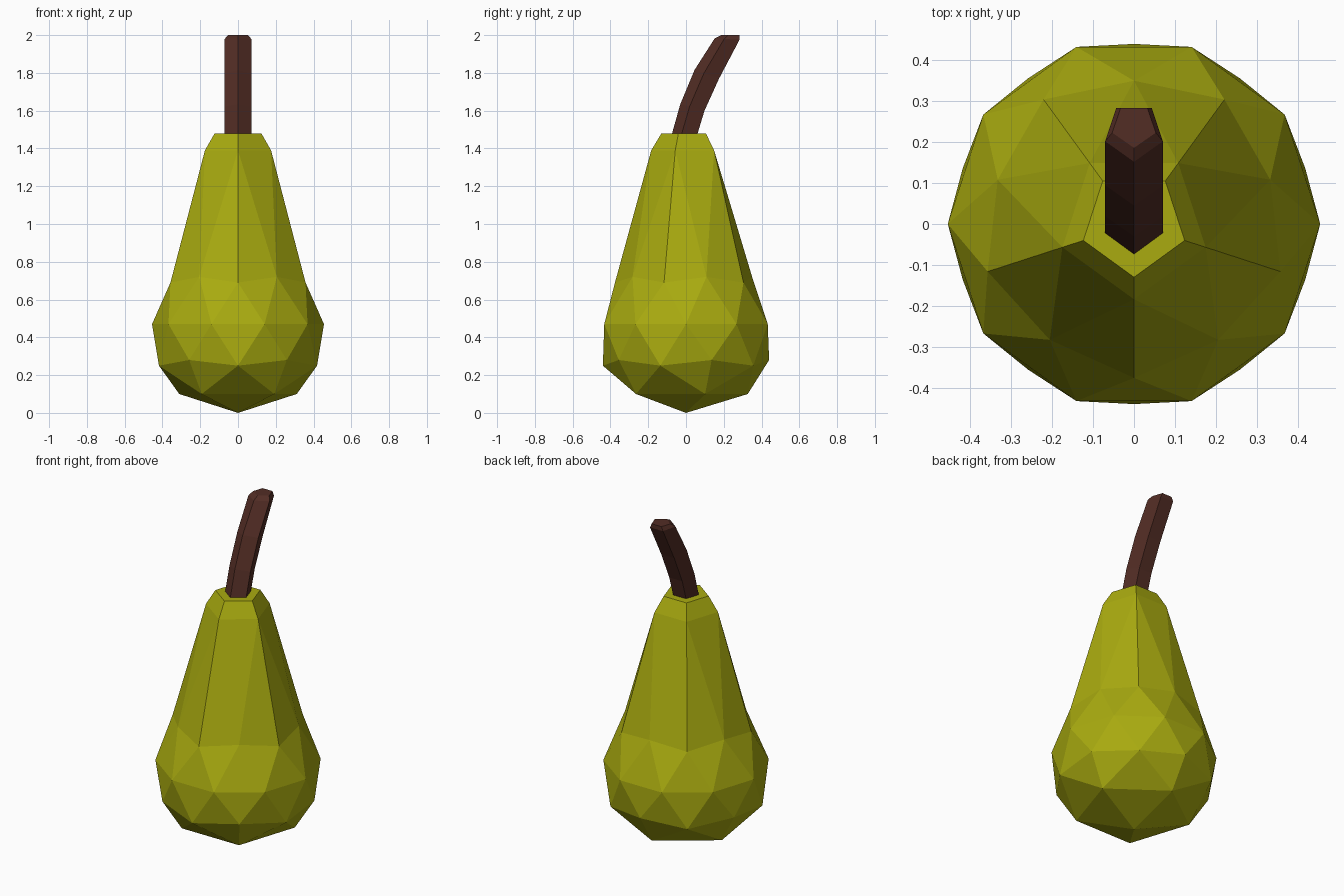
import bpy, bmesh, math
from mathutils import Matrix

if "Cube" in bpy.data.objects:
    bpy.data.objects.remove(bpy.data.objects["Cube"])


def material(name, colour):
    m = bpy.data.materials.new(name)
    m.diffuse_color = (*colour, 1)
    m.use_nodes = True
    m.node_tree.nodes["Principled BSDF"].inputs["Base Color"].default_value = m.diffuse_color
    return m


def add_object(name, bm, mat):
    bmesh.ops.recalc_face_normals(bm, faces=bm.faces)
    me = bpy.data.meshes.new(name)
    bm.to_mesh(me)
    bm.free()
    me.materials.append(mat)
    ob = bpy.data.objects.new(name, me)
    bpy.context.collection.objects.link(ob)


green = material("pear green", (0.40, 0.41, 0.005))
brown = material("stem brown", (0.085, 0.026, 0.018))

# Pear body: icosphere whose rings are remapped to a pear profile
# sphere height -> (radius, height)
profile = {-1: (0, 0.0), -0.851: (0.327, 0.10), -0.526: (0.44, 0.25),
           -0.447: (0.44, 0.28), 0: (0.455, 0.47), 0.447: (0.376, 0.69),
           0.526: (0.35, 0.72), 0.851: (0.184, 1.39), 1: (0, 1.39)}
bm = bmesh.new()
bmesh.ops.create_icosphere(bm, subdivisions=2, radius=1)
bmesh.ops.rotate(bm, verts=bm.verts, matrix=Matrix.Rotation(math.radians(-18), 3, 'Z'))
top = max(bm.verts, key=lambda v: v.co.z)
for v in bm.verts:
    r, z = profile[min(profile, key=lambda k: abs(k - v.co.z))]
    a = math.atan2(v.co.y, v.co.x)
    v.co = (r * math.cos(a), r * math.sin(a), z)

# Pentagonal shoulder and flat cap at the top
bmesh.ops.dissolve_verts(bm, verts=[top])
cap = max(bm.faces, key=lambda f: f.calc_center_median().z)
cap = bmesh.ops.extrude_discrete_faces(bm, faces=[cap])["faces"][0]
for v in cap.verts:
    v.co = (v.co.x * 0.707, v.co.y * 0.707, 1.48)
add_object("pear_body", bm, green)

# Curved five-sided stem: front y, front z, back y, back z, half-width radius
path = [(-0.075, 1.475, 0.06, 1.475, 0.074), (-0.03, 1.635, 0.098, 1.60, 0.074),
        (0.045, 1.815, 0.175, 1.77, 0.074), (0.152, 1.983, 0.283, 1.975, 0.074),
        (0.186, 2.0, 0.283, 2.0, 0.056)]
bm = bmesh.new()
rings = []
for yf, zf, yb, zb, r in path:
    ring = []
    for i in range(5):
        a = math.radians(-90 + 72 * i)
        t = (math.sin(a) + 1) / (math.sin(math.radians(54)) + 1)
        ring.append(bm.verts.new((r * math.cos(a), yf + t * (yb - yf), zf + t * (zb - zf))))
    rings.append(ring)
for lo, hi in zip(rings, rings[1:]):
    for i in range(5):
        j = (i + 1) % 5
        bm.faces.new((lo[i], lo[j], hi[j], hi[i]))
bm.faces.new(rings[0])
bm.faces.new(rings[-1])
add_object("stem", bm, brown)
